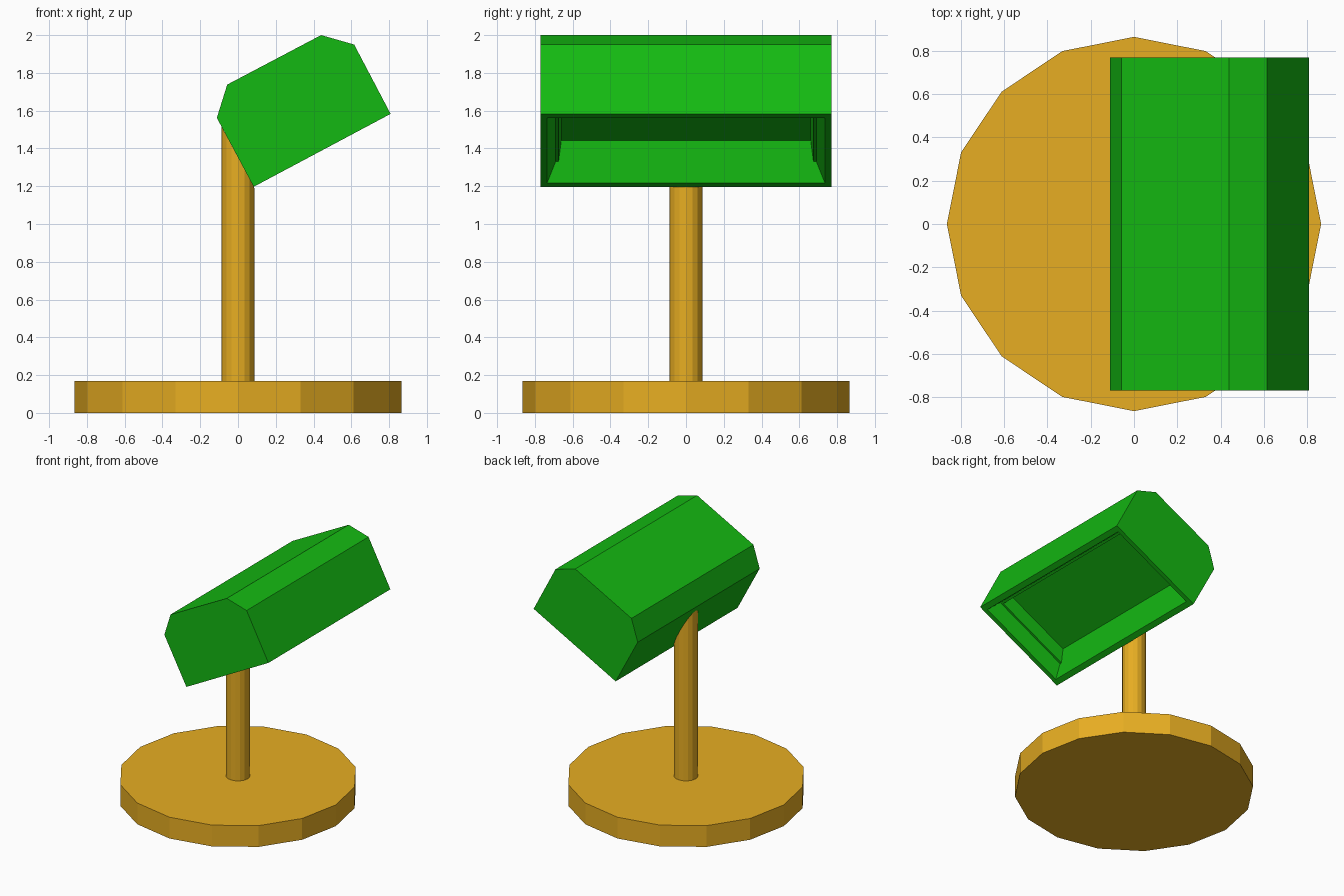
import bpy, bmesh
from mathutils import Vector

if "Cube" in bpy.data.objects:
    bpy.data.objects.remove(bpy.data.objects["Cube"])


def material(name, color):
    m = bpy.data.materials.new(name)
    m.diffuse_color = (*color, 1)
    m.use_nodes = True
    m.node_tree.nodes["Principled BSDF"].inputs["Base Color"].default_value = m.diffuse_color
    return m


GOLD = material("gold", (0.8, 0.42, 0.016))
GREEN = material("green", (0.007, 0.485, 0.006))


def finish(name, bm, mat):
    bmesh.ops.recalc_face_normals(bm, faces=bm.faces)
    mesh = bpy.data.meshes.new(name)
    bm.to_mesh(mesh)
    bm.free()
    mesh.materials.append(mat)
    ob = bpy.data.objects.new(name, mesh)
    bpy.context.collection.objects.link(ob)
    return ob


def cylinder(name, radius, z0, z1, mat, top=None):
    bm = bmesh.new()
    bmesh.ops.create_cone(bm, cap_ends=True, segments=16,
                          radius1=radius, radius2=radius, depth=1)
    for v in bm.verts:
        if v.co.z < 0:
            v.co.z = z0
        else:
            v.co.z = top(v.co.x) if top else z1
    return finish(name, bm, mat)


# Round foot and post, the post cut to the slope of the head
cylinder("base", 0.865, 0, 0.17, GOLD)
cylinder("post", 0.087, 0.17, None, GOLD, lambda x: 1.197 + (0.083 - x) * 1.87)

# Tilted head: profile extruded along y, starting with the open side
HALF = 0.77
profile = [(0.083, 1.197), (0.808, 1.583), (0.615, 1.95),
           (0.44, 2.0), (-0.057, 1.738), (-0.112, 1.562)]
bm = bmesh.new()
near = [bm.verts.new((x, -HALF, z)) for x, z in profile]
far = [bm.verts.new((x, HALF, z)) for x, z in profile]
bm.faces.new(near)
bm.faces.new(far)
for i in range(1, 6):
    j = (i + 1) % 6
    bm.faces.new((near[i], near[j], far[j], far[i]))

# Stepped, tapering recess in the open side
origin = Vector((profile[0][0], 0, profile[0][1]))
along = Vector((profile[1][0], 0, profile[1][1])) - origin
length = along.length
along.normalize()
inward = Vector((-along.z, 0, along.x))
ring = [near[0], near[1], far[1], far[0]]
# (inset at post edge, inset at front edge, half width, depth)
for a, b, w, d in [(0.045, 0.045, 0.735, 0), (0.095, 0.085, 0.69, 0.1),
                   (0.095, 0.105, 0.675, 0.1), (0.145, 0.13, 0.66, 0.2)]:
    new = []
    for u, y in [(a, -w), (length - b, -w), (length - b, w), (a, w)]:
        new.append(bm.verts.new(origin + along * u + inward * d + Vector((0, y, 0))))
    for i in range(4):
        j = (i + 1) % 4
        bm.faces.new((ring[i], ring[j], new[j], new[i]))
    ring = new
bm.faces.new(ring)
finish("lamp_head", bm, GREEN)
